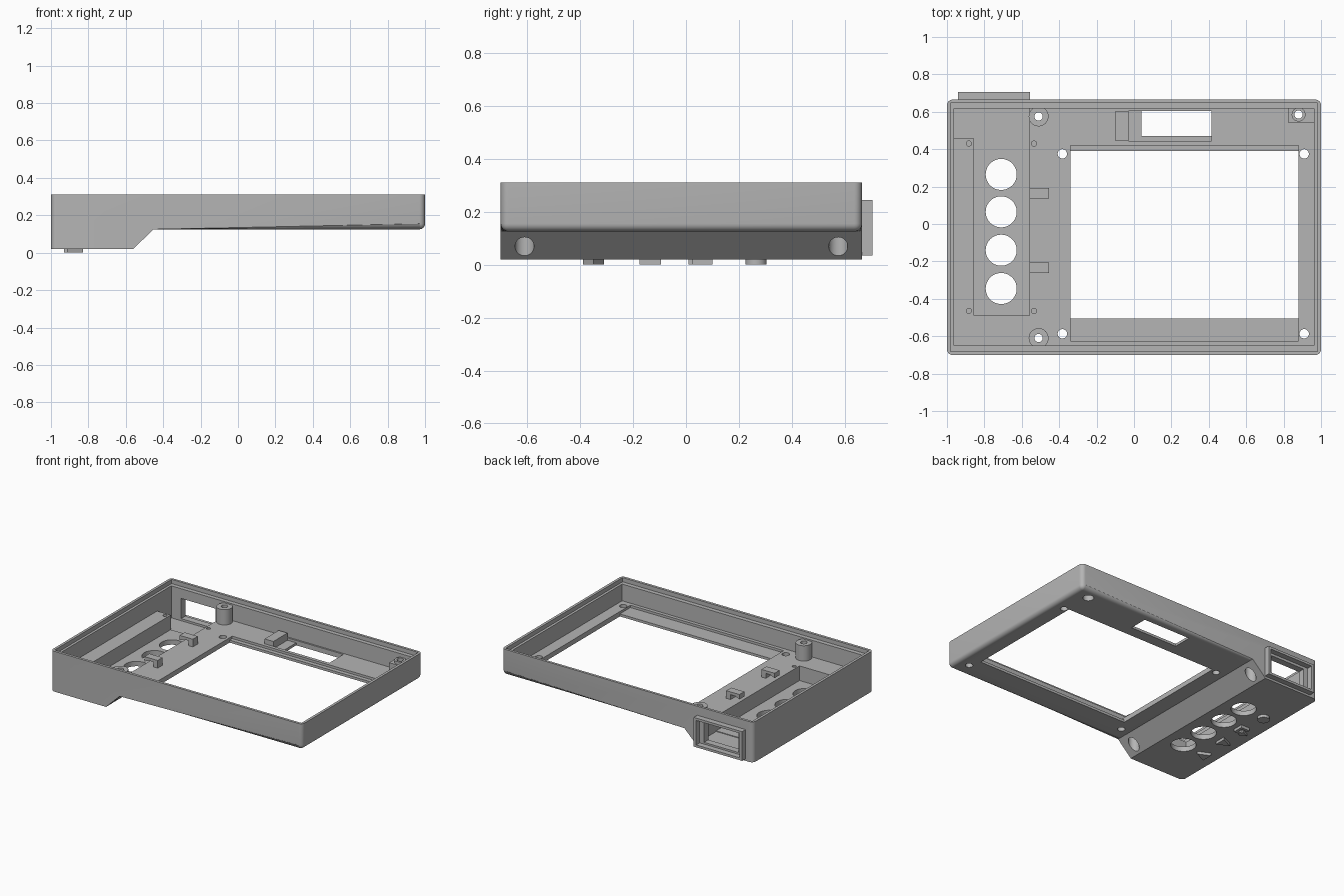
import bpy, bmesh, math

cube = bpy.data.objects.get("Cube")
if cube:
    bpy.data.objects.remove(cube, do_unlink=True)

grey = bpy.data.materials.new("plain_grey")
grey.use_nodes = True
grey.diffuse_color = (0.46, 0.46, 0.46, 1)
grey.node_tree.nodes["Principled BSDF"].inputs["Base Color"].default_value = grey.diffuse_color


def finish(bm, name):
    bmesh.ops.recalc_face_normals(bm, faces=bm.faces)
    mesh = bpy.data.meshes.new(name)
    bm.to_mesh(mesh)
    bm.free()
    mesh.materials.append(grey)
    ob = bpy.data.objects.new(name, mesh)
    bpy.context.collection.objects.link(ob)
    return ob


def prism(name, points, vector):
    """Closed outline of 3D points swept along a vector."""
    bm = bmesh.new()
    face = bm.faces.new([bm.verts.new(p) for p in points])
    swept = bmesh.ops.extrude_face_region(bm, geom=[face])["geom"]
    bmesh.ops.translate(bm, vec=vector, verts=[v for v in swept if isinstance(v, bmesh.types.BMVert)])
    return finish(bm, name)


def box(name, x0, x1, y0, y1, z0, z1):
    return prism(name, [(x0, y0, z0), (x1, y0, z0), (x1, y1, z0), (x0, y1, z0)], (0, 0, z1 - z0))


def disc(name, x, y, r, z0, z1, sides=32, turn=0):
    ring = [(x + r * math.cos(turn + math.tau * i / sides),
             y + r * math.sin(turn + math.tau * i / sides), z0) for i in range(sides)]
    return prism(name, ring, (0, 0, z1 - z0))


# Shell: stepped side profile with rounded corners and lower edges
TOP, PANEL, FLOOR = 0.31, 0.125, 0.16
FRONT, BACK = -0.70, 0.665
profile = [(-1, 0.02), (-0.56, 0.02), (-0.452, PANEL), (1, PANEL), (1, TOP), (-1, TOP)]
shell = prism("shell", [(x, FRONT, z) for x, z in profile], (0, BACK - FRONT, 0))
bm = bmesh.new()
bm.from_mesh(shell.data)
rounded = []
for e in bm.edges:
    a, b = (v.co for v in e.verts)
    upright = abs(a.z - b.z) > 0.15 and abs(a.x - b.x) < 0.01
    low = abs(a.z - PANEL) < 0.001 and abs(b.z - PANEL) < 0.001 and max(a.x, b.x) > 0.9
    if upright or low:
        rounded.append(e)
bmesh.ops.bevel(bm, geom=rounded, offset=0.03, offset_type='OFFSET', segments=6,
                profile=0.5, affect='EDGES', clamp_overlap=True)
bmesh.ops.recalc_face_normals(bm, faces=bm.faces)
bm.to_mesh(shell.data)
bm.free()

helpers = []


def combine(operation, *parts):
    for part in parts:
        mod = shell.modifiers.new(part.name, 'BOOLEAN')
        mod.operation = operation
        mod.solver = 'EXACT'
        mod.object = part
        part.hide_render = True
        helpers.append(part)


# Cable port collar on the back wall
combine('UNION', box("port_collar", -0.94, -0.555, 0.64, 0.705, 0.035, 0.245))

# Hollow inside, lid lip, control pocket and cable channel
combine('DIFFERENCE',
        box("lip_cut", -0.981, 0.981, -0.681, 0.647, 0.28, 0.4),
        box("main_cut", -0.963, 0.963, -0.65, 0.617, FLOOR, 0.4),
        box("pocket_cut", -0.855, -0.56, -0.49, 0.46, 0.055, 0.3),
        box("channel_cut", -0.963, -0.56, 0.457, 0.617, 0.05, 0.3),
        box("port_cut", -0.885, -0.61, 0.55, 0.8, 0.065, 0.21),
        box("port_mouth_cut", -0.92, -0.575, 0.665, 0.8, 0.052, 0.228))

# Screen window with its recess, and the small slot with its recess
combine('DIFFERENCE',
        box("screen_recess", -0.34, 0.88, -0.625, 0.42, 0.143, 0.3),
        box("screen_window", -0.34, 0.88, -0.505, 0.39, 0.05, 0.3),
        box("slot_recess", -0.03, 0.415, 0.445, 0.605, 0.143, 0.3),
        box("slot_window", 0.04, 0.415, 0.47, 0.605, 0.05, 0.3))

# Screw posts, corner mount, slot block and board clips
POSTS = [(-0.51, 0.575), (-0.51, -0.61)]
CORNER = (0.88, 0.585)
for x, y in POSTS:
    combine('UNION', disc("screw_post", x, y, 0.053, 0.14, 0.27))
combine('UNION',
        box("corner_mount", 0.825, 0.97, 0.54, 0.63, 0.15, 0.235),
        disc("corner_post", *CORNER, 0.037, 0.2, 0.255),
        box("slot_block", -0.10, -0.03, 0.445, 0.605, 0.15, 0.195))
for y in (0.165, -0.235):
    hook = [(-0.455, 0.15), (-0.455, 0.215), (-0.56, 0.215), (-0.56, 0.18),
            (-0.525, 0.195), (-0.49, 0.195), (-0.49, 0.15)]
    combine('UNION', prism("board_clip", [(x, y - 0.028, z) for x, z in hook], (0, 0.056, 0)))

# Bores: screw posts with wide lower ends, panel holes, pilot holes, button holes
for x, y in POSTS + [CORNER]:
    combine('DIFFERENCE', disc("screw_head_bore", x, y, 0.036, -0.1, 0.19),
            disc("screw_bore", x, y, 0.022, -0.1, 0.4))
for x in (-0.383, 0.91):
    for y in (0.375, -0.587):
        combine('DIFFERENCE', disc("panel_hole", x, y, 0.025, 0.05, 0.25))
for x in (-0.883, -0.535):
    for y in (0.43, -0.465):
        combine('DIFFERENCE', disc("pilot_hole", x, y, 0.014, 0.1, 0.25, 16))
BUTTONS = [0.265, 0.065, -0.14, -0.345]
for y in BUTTONS:
    combine('DIFFERENCE', disc("button_hole", -0.71, y, 0.083, -0.05, 0.14, 48))

# Bake the cuts, drop the helpers
bpy.context.view_layer.update()
baked = bpy.data.meshes.new_from_object(shell.evaluated_get(bpy.context.evaluated_depsgraph_get()))
shell.modifiers.clear()
shell.data = baked
baked.materials.clear()
baked.materials.append(grey)
for part in helpers:
    bpy.data.objects.remove(part, do_unlink=True)

# Raised signs under the buttons: dot, bent arrow, two triangles
X = -0.88
disc("dot_sign", X, 0.265, 0.04, 0, 0.03)
arrow = [(-0.05, -0.02), (0, -0.045), (0, -0.03), (0.05, -0.03), (0.05, 0.045),
         (-0.02, 0.045), (-0.02, 0.025), (0.03, 0.025), (0.03, -0.01), (0, -0.01), (0, 0.005)]
prism("arrow_sign", [(X + x, 0.055 + y, 0) for x, y in arrow], (0, 0, 0.03))
for name, y, s in (("down_sign", -0.135, -1), ("up_sign", -0.35, 1)):
    tri = [(X + s * 0.05, y, 0), (X - s * 0.035, y + 0.04, 0), (X - s * 0.035, y - 0.04, 0)]
    prism(name, tri, (0, 0, 0.03))

# Smooth the rounded surfaces, keep edges crisp
for name in ("shell", "dot_sign"):
    ob = bpy.data.objects[name]
    bpy.ops.object.select_all(action='DESELECT')
    ob.select_set(True)
    bpy.context.view_layer.objects.active = ob
    bpy.ops.object.shade_smooth_by_angle(angle=math.radians(30))
